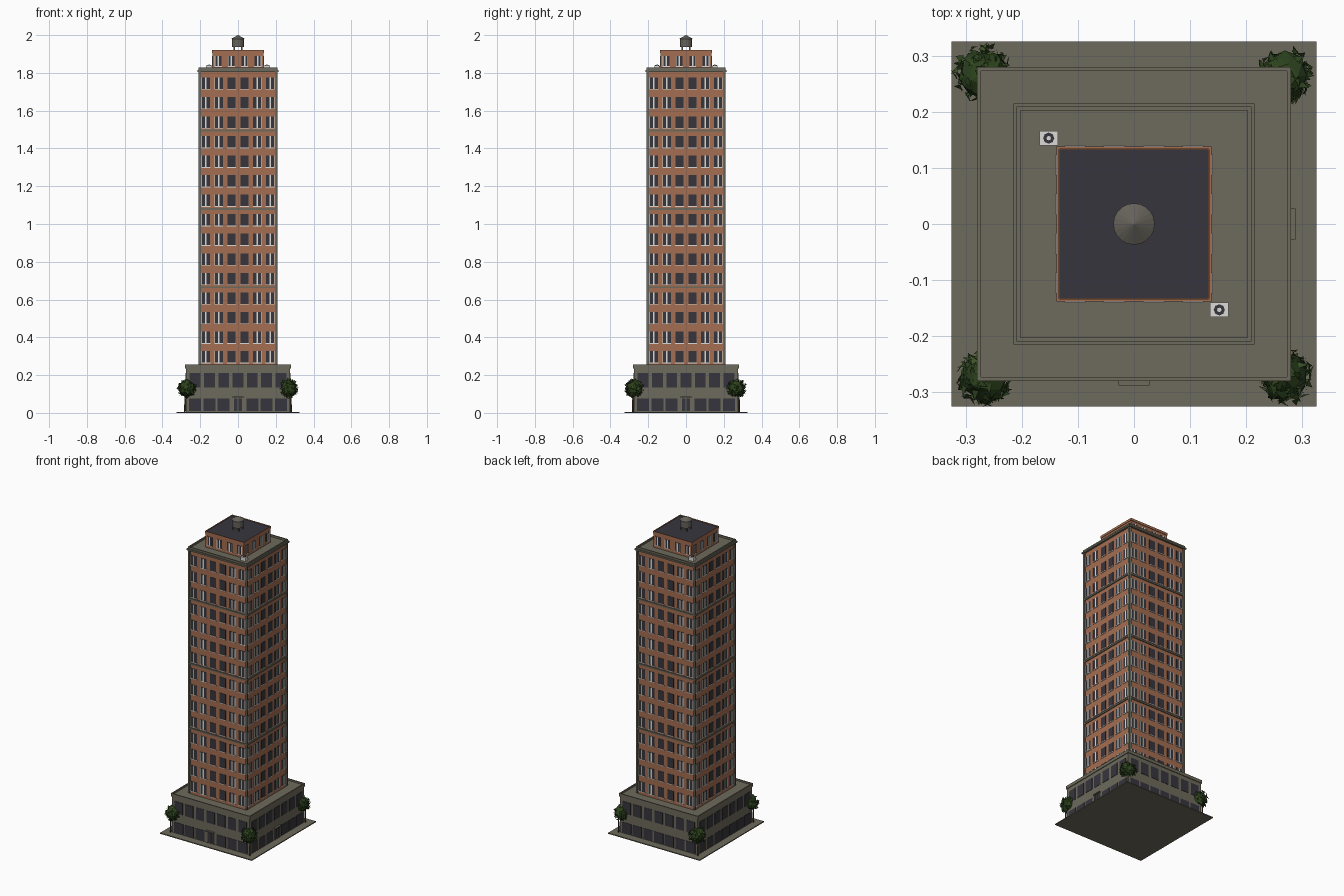
import bpy, bmesh, math, random
from mathutils import Matrix, Vector

random.seed(4)
cube = bpy.data.objects.get("Cube")
if cube:
    bpy.data.objects.remove(cube)


def material(name, rgb):
    m = bpy.data.materials.new(name)
    m.use_nodes = True
    m.diffuse_color = (*rgb, 1)
    m.node_tree.nodes["Principled BSDF"].inputs["Base Color"].default_value = (*rgb, 1)
    return m


BRICK = material("brick", (0.37, 0.155, 0.082))
STONE = material("stone", (0.155, 0.143, 0.106))
DARK = material("dark glass and roofing", (0.038, 0.036, 0.047))
WHITE = material("white paint", (0.72, 0.71, 0.68))
TANK = material("weathered tank", (0.13, 0.12, 0.1))
LEAF = material("dark leaf", (0.025, 0.055, 0.012))
LEAF2 = material("light leaf", (0.045, 0.085, 0.02))
BARK = material("bark", (0.06, 0.04, 0.025))


def box(bm, centre, size, turn=Matrix()):
    bmesh.ops.create_cube(bm, size=1, matrix=turn @ Matrix.Translation(centre)
                          @ Matrix.Diagonal((*size, 1)))


def cone(bm, centre, r1, r2, depth, sides):
    bmesh.ops.create_cone(bm, cap_ends=True, segments=sides, radius1=r1, radius2=r2,
                          depth=depth, matrix=Matrix.Translation(centre))


def finish(bm, name, *mats):
    mesh = bpy.data.meshes.new(name)
    bm.to_mesh(mesh)
    bm.free()
    obj = bpy.data.objects.new(name, mesh)
    bpy.context.collection.objects.link(obj)
    for m in mats:
        mesh.materials.append(m)
    return obj


def block(name, half, z0, z1, mat):
    bm = bmesh.new()
    box(bm, (0, 0, (z0 + z1) / 2), (half * 2, half * 2, z1 - z0))
    return finish(bm, name, mat)


def ring(name, half, thick, z0, z1, mat):
    """Square wall around the centre."""
    bm = bmesh.new()
    for t in TURNS:
        box(bm, (thick / 2, -half + thick / 2, (z0 + z1) / 2),
            (2 * half - thick, thick, z1 - z0), t)
    return finish(bm, name, mat)


# quarter turns: front, +x side, back, -x side
TURNS = [Matrix.Rotation(i * math.pi / 2, 4, 'Z') for i in range(4)]

# base and main masses
block("pavement", 0.325, 0, 0.006, STONE)
block("podium", 0.276, 0.006, 0.245, STONE)
ring("podium_parapet", 0.28, 0.007, 0.235, 0.255, STONE)
block("tower", 0.203, 0.245, 1.81, BRICK)
block("tower_cornice", 0.215, 1.806, 1.816, STONE)
ring("tower_parapet", 0.209, 0.007, 1.816, 1.828, STONE)
block("penthouse", 0.135, 1.816, 1.912, BRICK)
block("penthouse_roof", 0.133, 1.912, 1.916, DARK)
ring("penthouse_parapet", 0.138, 0.004, 1.905, 1.92, BRICK)

# tower corner posts and belts
bm = bmesh.new()
for t in TURNS:
    box(bm, (0.203, -0.203, 1.03), (0.013, 0.013, 1.555), t)
finish(bm, "corner_posts", STONE)
for i in range(3):
    z = 0.665 + i * 0.415
    ring("belt_course", 0.209, 0.008, z - 0.005, z + 0.005, STONE)


def windows(name, half, columns, rows, w, h, plain):
    """Glass plates with sills and pale mullions on all four sides."""
    glass, trim = bmesh.new(), bmesh.new()
    for t in TURNS:
        for z in rows:
            for i, x in enumerate(columns):
                box(glass, (x, -half, z), (w, 0.004, h), t)
                box(trim, (x, -half, z - h / 2 - 0.002), (w + 0.004, 0.009, 0.004), t)
                if i not in plain:
                    box(trim, (x, -half, z), (0.008, 0.007, h), t)
                    side = -1 if x < 0 else 1
                    box(trim, (x + side * w / 2, -half, z), (0.004, 0.007, h), t)
    finish(glass, name + "_glass", DARK)
    finish(trim, name + "_trim", WHITE)


windows("tower_window", 0.203, [(i - 2.5) * 0.068 for i in range(6)],
        [0.297 + i * 0.1035 for i in range(15)], 0.043, 0.061, (2, 3))
windows("penthouse_window", 0.135, [(i - 1.5) * 0.07 for i in range(4)],
        [1.863], 0.034, 0.054, ())

# podium glazing, with a door on two sides
glass, canopy = bmesh.new(), bmesh.new()
for side, t in enumerate(TURNS):
    for i in range(-3, 4):
        x = i * 0.0757
        box(glass, (x, -0.276, 0.172), (0.057, 0.004, 0.076), t)
        door = i == 0 and side < 2
        box(glass, (x, -0.276, 0.043), (0.04 if door else 0.064, 0.004, 0.066), t)
    if side < 2:
        box(canopy, (0, -0.281, 0.082), (0.056, 0.014, 0.007), t)
        for x in (-0.022, 0, 0.022):
            box(canopy, (x, -0.278, 0.042), (0.004, 0.006, 0.072), t)
finish(glass, "podium_glass", DARK)
finish(canopy, "door_canopies", STONE)

# rooftop air units
for s in (-1, 1):
    bm = bmesh.new()
    box(bm, (s * 0.152, -s * 0.153, 1.828), (0.033, 0.026, 0.024))
    finish(bm, "air_unit", WHITE)
    bm = bmesh.new()
    cone(bm, (s * 0.152, -s * 0.153, 1.841), 0.01, 0.01, 0.003, 8)
    finish(bm, "air_unit_fan", DARK)
    bm = bmesh.new()
    cone(bm, (s * 0.152, -s * 0.153, 1.843), 0.004, 0.004, 0.002, 8)
    finish(bm, "air_unit_hub", WHITE)

# water tank on legs
bm = bmesh.new()
cone(bm, (0, 0, 1.958), 0.033, 0.033, 0.044, 20)
cone(bm, (0, 0, 1.99), 0.037, 0.001, 0.02, 20)
for t in TURNS:
    box(bm, (0.02, 0.02, 1.926), (0.006, 0.006, 0.022), t)
finish(bm, "water_tank", TANK)

# corner trees: trunk, leafy core and loose leaf blades
for x, y in ((-0.27, 0.27), (0.268, 0.264), (-0.266, -0.274), (0.269, -0.272)):
    bm = bmesh.new()
    sx, sy = math.copysign(0.281, x), math.copysign(0.281, y)
    cone(bm, (sx, sy, 0.05), 0.005, 0.003, 0.09, 6)
    finish(bm, "tree_trunk", BARK)
    bm = bmesh.new()
    centre = Vector((x, y, 0.13))
    bmesh.ops.create_icosphere(bm, subdivisions=2, radius=0.043,
                               matrix=Matrix.Translation(centre))
    for v in bm.verts:
        v.co = centre + (v.co - centre) * random.uniform(0.85, 1.12)
    for _ in range(150):
        d = Vector([random.gauss(0, 1) for _ in range(3)]).normalized()
        a = d.orthogonal().normalized()
        a.rotate(Matrix.Rotation(random.uniform(0, 6.28), 3, d))
        p = centre + d * random.uniform(0.036, 0.048)
        b = d.cross(a) * 0.007
        tip = p + a * 0.018 + d * 0.007
        face = bm.faces.new([bm.verts.new(c) for c in (p - b, p + b, tip)])
        face.material_index = int(random.random() < 0.4)
    finish(bm, "tree_crown", LEAF, LEAF2)
